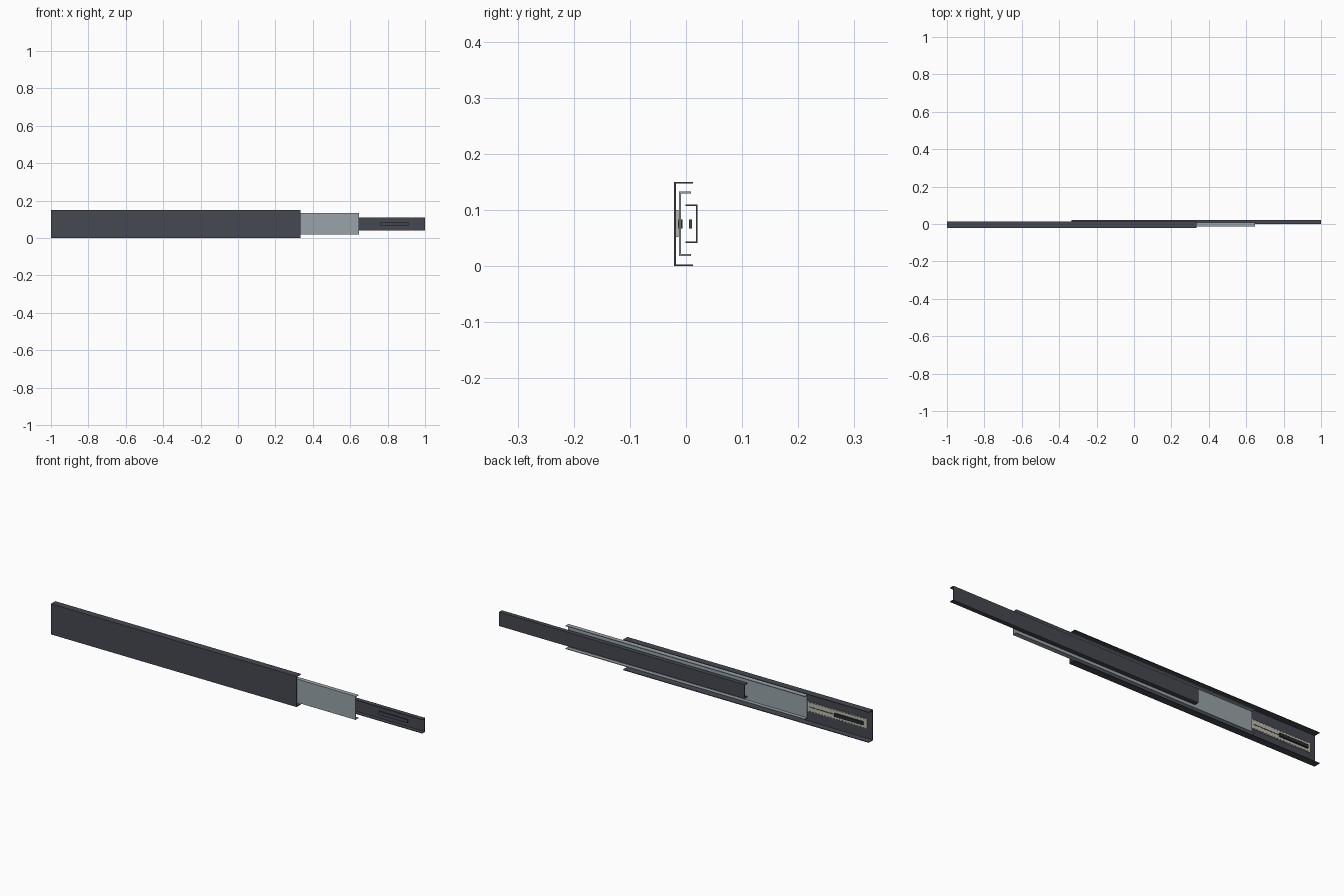
import bpy, bmesh

if "Cube" in bpy.data.objects:
    bpy.data.objects.remove(bpy.data.objects["Cube"])


def material(name, rgb):
    m = bpy.data.materials.new(name)
    m.diffuse_color = (*rgb, 1)
    m.use_nodes = True
    m.node_tree.nodes["Principled BSDF"].inputs["Base Color"].default_value = m.diffuse_color
    return m


DARK = material("dark steel", (0.060, 0.066, 0.082))
ZINC = material("zinc grey", (0.32, 0.37, 0.40))
CAGE = material("pale beige", (0.50, 0.49, 0.41))
BLACK = material("black plastic", (0.022, 0.024, 0.028))


def extrude(name, points, axis, lo, hi, mat):
    """Extrude a closed outline along x (points are y,z) or y (points are x,z)."""
    bm = bmesh.new()

    def place(p, d):
        return (d, p[0], p[1]) if axis == "x" else (p[0], d, p[1])

    face = bm.faces.new([bm.verts.new(place(p, lo)) for p in points])
    moved = bmesh.ops.extrude_face_region(bm, geom=[face])["geom"]
    step = (hi - lo, 0, 0) if axis == "x" else (0, hi - lo, 0)
    bmesh.ops.translate(bm, vec=step, verts=[v for v in moved if isinstance(v, bmesh.types.BMVert)])
    bmesh.ops.recalc_face_normals(bm, faces=bm.faces)
    mesh = bpy.data.meshes.new(name)
    bm.to_mesh(mesh)
    bm.free()
    mesh.materials.append(mat)
    obj = bpy.data.objects.new(name, mesh)
    bpy.context.collection.objects.link(obj)
    return obj


def channel(name, x0, x1, web, lip, z0, z1, t, mat):
    """C-shaped rail: web is the closed side in y, lip the open side."""
    inner = web + (t if lip > web else -t)
    outline = [(lip, z0), (web, z0), (web, z1), (lip, z1),
               (lip, z1 - t), (inner, z1 - t), (inner, z0 + t), (lip, z0 + t)]
    return extrude(name, outline, "x", x0, x1, mat)


def box(name, x0, x1, y0, y1, z0, z1, mat):
    return extrude(name, [(x0, z0), (x1, z0), (x1, z1), (x0, z1)], "y", y0, y1, mat)


# Three telescoping rails
channel("outer_rail", -1.0, 0.333, -0.021, 0.0125, 0.0, 0.15, 0.003, DARK)
channel("middle_rail", -0.65, 0.647, -0.0125, 0.0085, 0.018, 0.133, 0.0035, ZINC)
channel("inner_rail", -0.333, 1.0, 0.0205, -0.001, 0.041, 0.11, 0.003, DARK)

# Toothed retainer plate lying in the outer rail
X0, X1, PITCH, DEPTH = -0.972, -0.64, 0.016, 0.004
top = [(X0, 0.100), (X0 + 0.014, 0.100)]
x = X0 + 0.014
while x + PITCH < X1 - 0.01:
    top += [(x, 0.100 - DEPTH), (x + PITCH / 2, 0.100 - DEPTH),
            (x + PITCH / 2, 0.100), (x + PITCH, 0.100)]
    x += PITCH
top.append((X1, 0.100))
bottom = [(px, 0.152 - pz) for px, pz in reversed(top)]
extrude("retainer_plate", top + bottom, "y", -0.018, -0.0132, CAGE)

# Release levers and the narrow arm on the retainer
box("retainer_arm", -0.80, -0.66, -0.0134, -0.0125, 0.073, 0.077, BLACK)
box("retainer_lever", -0.955, -0.80, -0.0134, -0.006, 0.067, 0.083, BLACK)
box("inner_lever", 0.76, 0.915, 0.005, 0.011, 0.067, 0.083, DARK)
